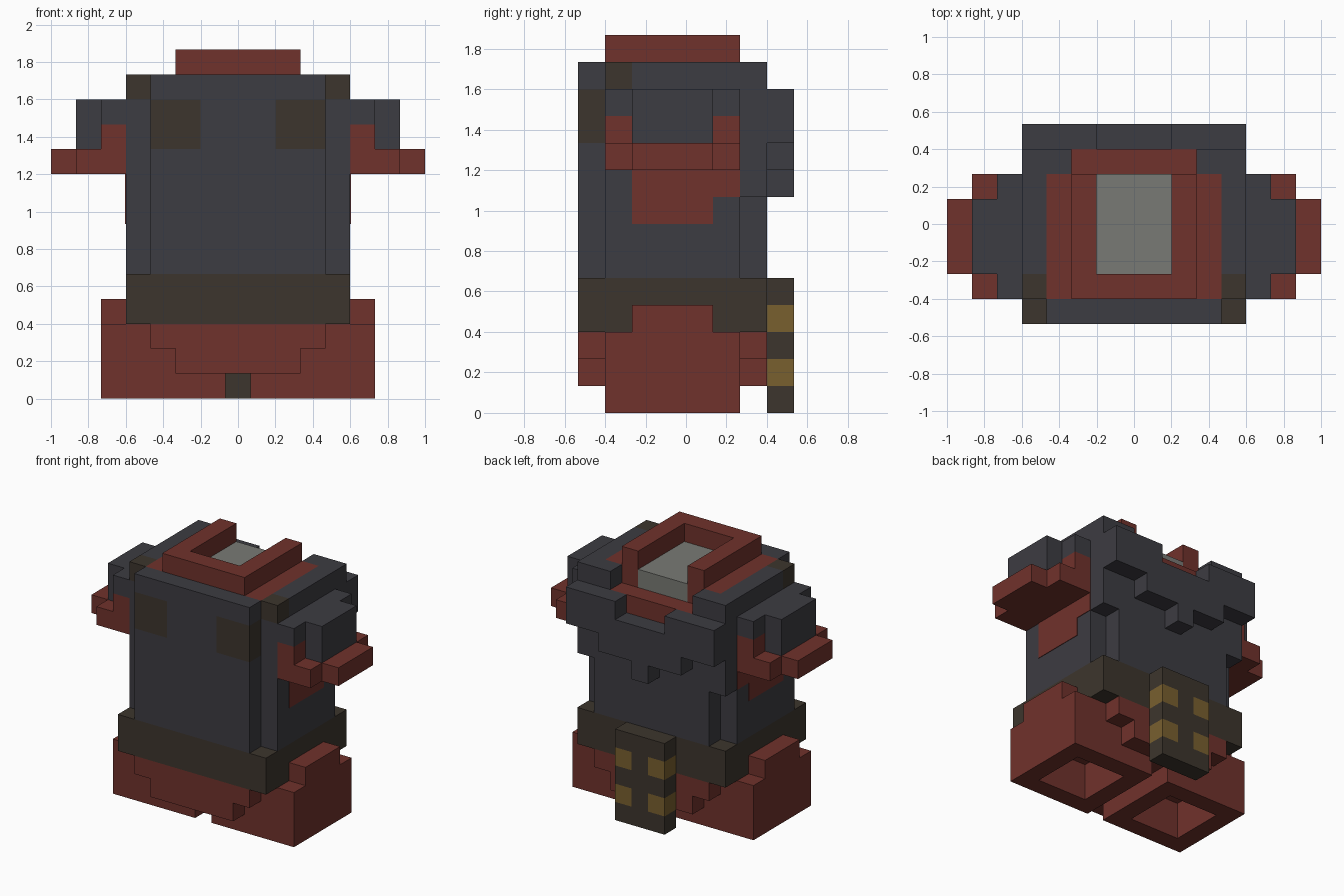
import bpy
import bmesh
from mathutils import Matrix, Vector

old = bpy.data.objects.get("Cube")
if old:
    bpy.data.objects.remove(old, do_unlink=True)

UNIT = 2 / 15  # edge of one block


def material(name, colour):
    mat = bpy.data.materials.new(name)
    mat.use_nodes = True
    mat.diffuse_color = (*colour, 1)
    shader = next(n for n in mat.node_tree.nodes if n.type == "BSDF_PRINCIPLED")
    shader.inputs["Base Color"].default_value = (*colour, 1)
    return mat


charcoal = material("charcoal", (.046, .045, .054))
red = material("brick_red", (.163, .032, .025))
brown = material("dark_brown", (.046, .036, .026))
gold = material("dull_gold", (.19, .115, .028))
grey = material("stone_grey", (.19, .195, .178))


def span(x0, x1, y, z):
    """One block region, measured in block units."""
    return Vector((x0, y[0], z[0])), Vector((x1, y[1], z[1]))


def middle(half, y, z):
    """Block centred on x = 0; columns are counted from the centre column."""
    return [span(.5 - half, half - .5, y, z)]


def pair(a, b, y, z):
    """Two mirrored blocks between columns a and b."""
    return [span(a - .5, b - .5, y, z), span(.5 - b, .5 - a, y, z)]


def part(name, mat, *groups):
    """Join groups of blocks into one object."""
    bm = bmesh.new()
    for group in groups:
        for low, high in group:
            place = Matrix.Translation((low + high) / 2 * UNIT)
            size = Matrix.Diagonal((*((high - low) * UNIT), 1))
            bmesh.ops.create_cube(bm, size=1, matrix=place @ size)
    mesh = bpy.data.meshes.new(name)
    bm.to_mesh(mesh)
    bm.free()
    mesh.materials.append(mat)
    obj = bpy.data.objects.new(name, mesh)
    bpy.context.collection.objects.link(obj)
    return obj


# Depth ranges that repeat
FRONT, BODY, REAR, BACK = (-4, -3), (-3, 2), (2, 3), (3, 4)
CORE = (-2, 1)

# Torso
part("torso", charcoal,
     middle(5, BODY, (5, 12)),
     pair(4, 5, (-2, 2), (12, 13)))
part("torso_rear", charcoal,
     middle(4, REAR, (5, 8)),
     middle(5, REAR, (8, 11)),
     pair(3, 5, REAR, (11, 13)))
part("chest_plate", charcoal,
     middle(2, FRONT, (5, 13)),
     pair(2, 4, FRONT, (5, 10)),
     pair(2, 4, FRONT, (12, 13)))
part("chest_patches", brown, pair(2, 4, FRONT, (10, 12)))
part("shoulder_tabs", brown, pair(4, 5, (-3, -2), (12, 13)))

# Stepped plate on the upper back
part("back_plate", charcoal,
     middle(5, BACK, (10, 11)),
     pair(2, 5, BACK, (11, 12)),
     middle(3, BACK, (9, 10)),
     middle(1, BACK, (8, 9)))

# Neck and open collar
part("neck_block", grey, middle(2, (-2, 2), (12, 13)))
part("yoke", red,
     pair(2, 4, BODY, (12, 13)),
     middle(2, (-3, -2), (12, 13)),
     middle(3, REAR, (11, 12)))
part("collar", red,
     middle(3, (-3, -2), (13, 14)),
     pair(2, 3, (-2, 2), (13, 14)))

# Shoulder guards with red rims
part("shoulder_caps", charcoal,
     pair(5, 6, BODY, (11, 12)),
     pair(6, 7, CORE, (10, 12)))
part("shoulder_rims", red,
     pair(5, 6, BODY, (10, 11)),
     pair(5, 7, BODY, (9, 10)),
     pair(7, 8, CORE, (9, 10)))

# Thin painted plates under the arms
SKIN = 5.03
part("underarm_patches", red,
     pair(5, SKIN, CORE, (7, 9)),
     pair(5, SKIN, (1, 2), (8, 9)))

# Belt and stepped skirt
part("belt", brown, middle(5, (-4, 3), (3, 5)))
for name, depth in (("front_skirt", FRONT), ("rear_skirt", REAR)):
    part(name, red, middle(4, depth, (2, 3)), middle(3, depth, (1, 2)))
part("skirt_core", red, middle(1, BODY, (1, 3)))

# Hollow boots with raised outer cuffs
part("boots", red,
     pair(1, 2, BODY, (0, 3)),
     pair(5, 6, BODY, (0, 3)),
     pair(2, 5, (-3, -2), (0, 3)),
     pair(2, 5, (1, 2), (0, 3)),
     pair(2, 5, CORE, (2, 3)))
part("boot_cuffs", red, pair(5, 6, CORE, (3, 4)))

# Rear hanging cloth with gold squares
part("rear_cloth", brown,
     middle(1, BACK, (0, 5)),
     *[pair(1, 2, BACK, (z, z + 1)) for z in (0, 2, 4)])
part("cloth_squares", gold,
     *[pair(1, 2, BACK, (z, z + 1)) for z in (1, 3)])
